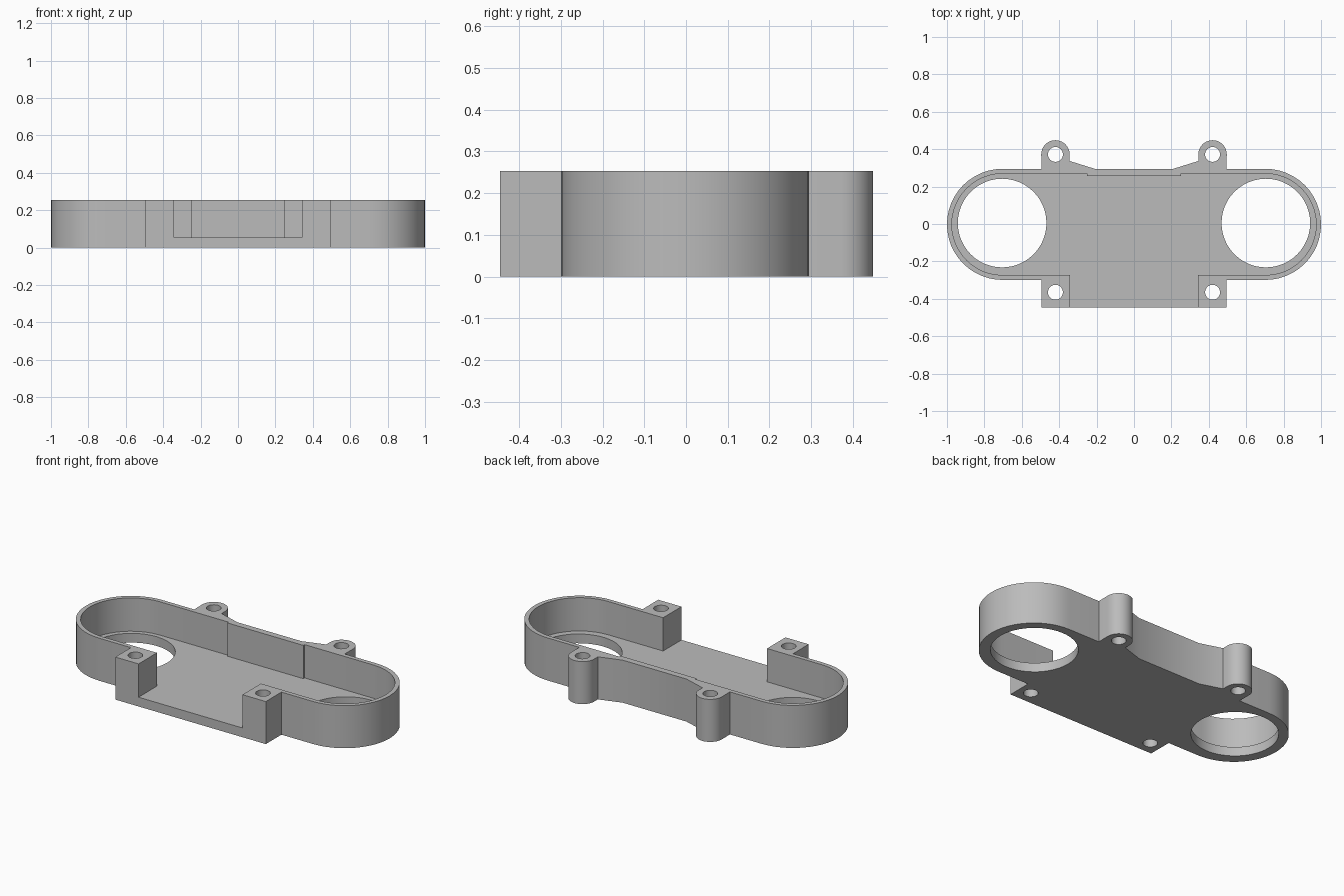
import bpy, bmesh, math

cube = bpy.data.objects.get("Cube")
if cube:
    bpy.data.objects.remove(cube, do_unlink=True)

HEIGHT, FLOOR = 0.253, 0.055
END_X, MID_Y = 0.703, -0.002      # centres of the rounded ends
EAR_X, EAR_IN, EAR_OUT = 0.42, 0.342, 0.495
FRONT_Y, BACK_Y = -0.446, 0.295

grey = bpy.data.materials.new("grey plastic")
grey.use_nodes = True
grey.diffuse_color = (0.5, 0.5, 0.5, 1)
grey.node_tree.nodes["Principled BSDF"].inputs["Base Color"].default_value = (0.5, 0.5, 0.5, 1)


def arc(cx, cy, r, start, end, steps):
    return [(cx + r * math.cos(math.radians(start + (end - start) * i / steps)),
             cy + r * math.sin(math.radians(start + (end - start) * i / steps)))
            for i in range(steps + 1)]


def mirrored(half):
    """Close a right-hand half outline with its mirror image."""
    return half + [(-x, y) for x, y in reversed(half)]


def prism(name, outline, z0, z1):
    bm = bmesh.new()
    face = bm.faces.new([bm.verts.new((x, y, z0)) for x, y in outline])
    top = bmesh.ops.extrude_face_region(bm, geom=[face])["geom"]
    bmesh.ops.translate(bm, vec=(0, 0, z1 - z0),
                        verts=[v for v in top if isinstance(v, bmesh.types.BMVert)])
    bmesh.ops.recalc_face_normals(bm, faces=bm.faces)
    mesh = bpy.data.meshes.new(name)
    bm.to_mesh(mesh)
    bm.free()
    mesh.materials.append(grey)
    obj = bpy.data.objects.new(name, mesh)
    bpy.context.collection.objects.link(obj)
    return obj


# Outer housing: rounded ends, square front lugs and round back lugs
outer = [(EAR_OUT, FRONT_Y), (EAR_OUT, MID_Y - 0.297)]
outer += arc(END_X, MID_Y, 0.297, -90, 90, 24)
outer += [(EAR_OUT, BACK_Y)]
outer += arc(EAR_X, 0.372, 0.076, 0, 180, 20)
outer += [(EAR_IN + 0.002, 0.337), (0.21, BACK_Y)]
housing = prism("housing", mirrored(outer), 0, HEIGHT)

# Open tray recess, thicker wall in the middle of the back, open at the front
inner = [(EAR_IN, FRONT_Y - 0.1), (EAR_IN, MID_Y - 0.271)]
inner += arc(END_X, MID_Y, 0.271, -90, 90, 24)
inner += [(0.25, MID_Y + 0.271), (0.25, 0.257)]
cutters = [prism("recess_cutter", mirrored(inner), FLOOR, HEIGHT + 0.1)]

# Large end openings and screw holes
for side in (-1, 1):
    for name, x, y, r, steps in (("opening_cutter", END_X + 0.002, 0.005, 0.237, 48),
                                 ("back_screw_cutter", EAR_X, 0.372, 0.04, 24),
                                 ("front_screw_cutter", EAR_X, -0.365, 0.04, 24)):
        circle = arc(side * x, y, r, 0, 360, steps)[:-1]
        cutters.append(prism(name, circle, -0.1, HEIGHT + 0.1))

for cutter in cutters:
    cutter.hide_render = True
    cut = housing.modifiers.new(cutter.name, 'BOOLEAN')
    cut.operation = 'DIFFERENCE'
    cut.solver = 'EXACT'
    cut.object = cutter

# Bake the cuts, then remove the cutters
bpy.context.view_layer.update()
graph = bpy.context.evaluated_depsgraph_get()
baked = bpy.data.meshes.new_from_object(housing.evaluated_get(graph))
housing.modifiers.clear()
housing.data = baked
baked.name = "housing"
for cutter in cutters:
    bpy.data.objects.remove(cutter, do_unlink=True)

bpy.ops.object.select_all(action='DESELECT')
housing.select_set(True)
bpy.context.view_layer.objects.active = housing
bpy.ops.object.shade_smooth_by_angle(angle=math.radians(25))
